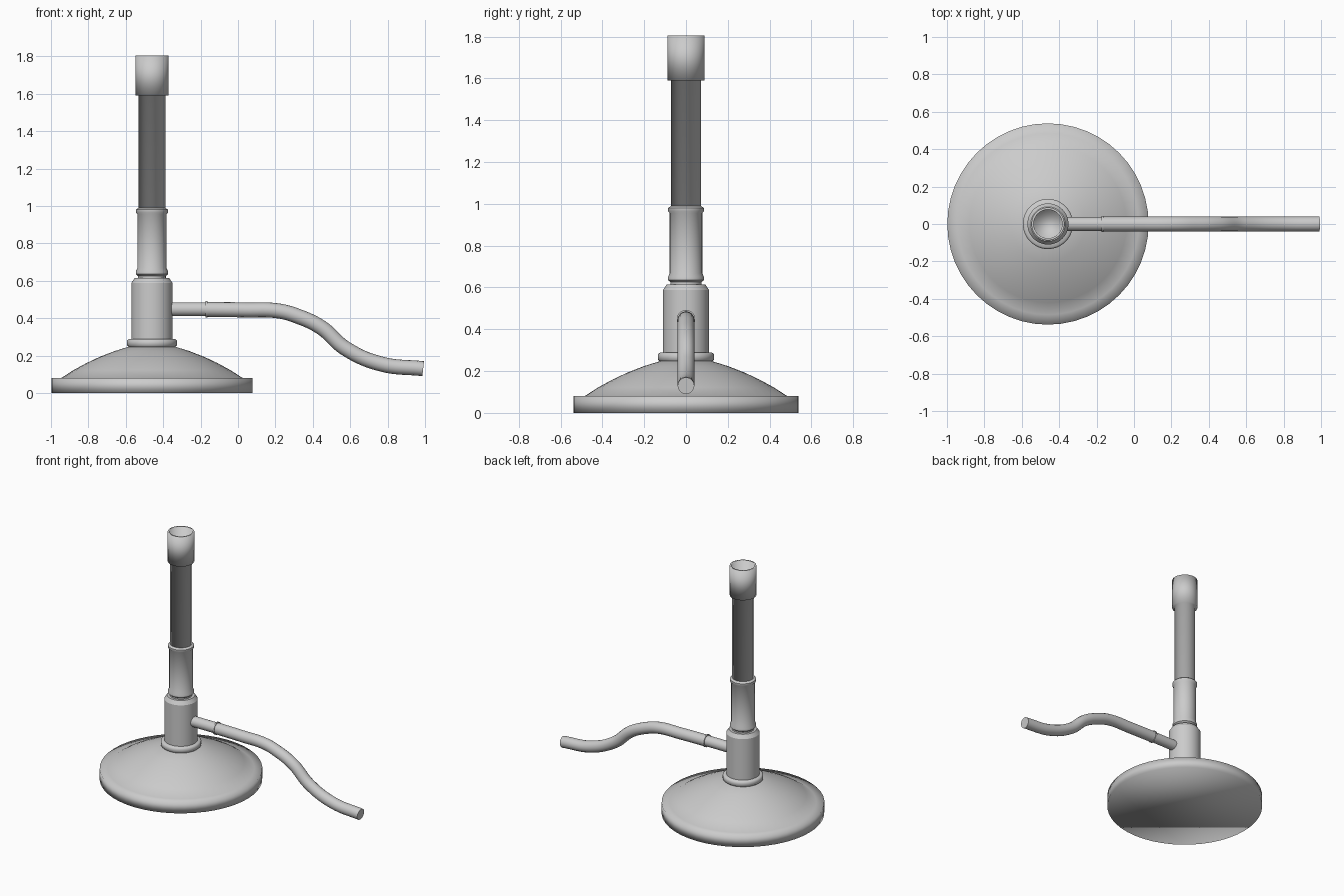
import bpy, bmesh, math

AXIS_X = -0.46
SEGMENTS = 48

if "Cube" in bpy.data.objects:
    bpy.data.objects.remove(bpy.data.objects["Cube"])

grey = bpy.data.materials.new("light grey metal")
grey.use_nodes = True
grey.diffuse_color = (0.6, 0.6, 0.6, 1)
grey.node_tree.nodes["Principled BSDF"].inputs["Base Color"].default_value = (0.6, 0.6, 0.6, 1)


def add_object(name, mesh, sharp_angle=None):
    obj = bpy.data.objects.new(name, mesh)
    bpy.context.collection.objects.link(obj)
    mesh.materials.clear()
    mesh.materials.append(grey)
    bpy.ops.object.select_all(action="DESELECT")
    obj.select_set(True)
    bpy.context.view_layer.objects.active = obj
    if sharp_angle is None:
        bpy.ops.object.shade_smooth()
    else:
        bpy.ops.object.shade_smooth_by_angle(angle=math.radians(sharp_angle))
    return obj


def lathe(name, profile, sharp_angle=None):
    """Turn (radius, height) points around z and cap both ends."""
    bm = bmesh.new()
    rings = []
    for r, z in profile:
        rings.append([bm.verts.new((r * math.cos(a), r * math.sin(a), z))
                      for a in (math.tau * i / SEGMENTS for i in range(SEGMENTS))])
    for low, high in zip(rings, rings[1:]):
        for i in range(SEGMENTS):
            j = (i + 1) % SEGMENTS
            bm.faces.new((low[i], low[j], high[j], high[i]))
    bm.faces.new(rings[0][::-1])
    bm.faces.new(rings[-1])
    mesh = bpy.data.meshes.new(name)
    bm.to_mesh(mesh)
    bm.free()
    obj = add_object(name, mesh, sharp_angle)
    obj.location.x = AXIS_X
    return obj


# Round foot: flat rim and a shallow dome
lathe("base", [(0.538, 0), (0.538, 0.08), (0.485, 0.08), (0.42, 0.122),
               (0.35, 0.16), (0.28, 0.193), (0.2, 0.224), (0.11, 0.252)])

# Flange and gas barrel
lathe("flange", [(0.118, 0.24), (0.134, 0.255), (0.134, 0.28), (0.125, 0.288), (0.1, 0.29)], 50)
lathe("barrel", [(0.11, 0.27), (0.11, 0.588), (0.092, 0.615), (0.07, 0.615)], 30)

# Air sleeve with a beaded ring at each end
lathe("air_sleeve", [(0.074, 0.6), (0.074, 0.625), (0.086, 0.635), (0.086, 0.65),
                     (0.078, 0.668), (0.078, 0.955), (0.086, 0.965),
                     (0.086, 0.98), (0.072, 0.99)], 50)

# Chimney tube and its open collar
lathe("chimney", [(0.072, 0.98), (0.072, 1.59), (0.088, 1.59), (0.088, 1.805),
                  (0.076, 1.805), (0.072, 1.6)])

# Side inlet and the lip of the hose
for name, radius, start, end in (("inlet", 0.037, -0.37, -0.16),
                                 ("hose_lip", 0.044, -0.174, -0.164)):
    part = lathe(name, [(radius, start), (radius, end)], 30)
    part.rotation_euler.y = math.pi / 2
    part.location = (0, 0, 0.448)

# Drooping hose
path = [(-0.17, 0.447), (0.04, 0.444), (0.22, 0.438), (0.32, 0.41), (0.445, 0.35),
        (0.575, 0.238), (0.765, 0.155), (0.99, 0.13)]
curve = bpy.data.curves.new("hose_path", "CURVE")
curve.dimensions = "3D"
curve.bevel_depth = 0.04
curve.bevel_resolution = 6
curve.use_fill_caps = True
spline = curve.splines.new("BEZIER")
spline.bezier_points.add(len(path) - 1)
for point, (x, z) in zip(spline.bezier_points, path):
    point.co = (x, 0, z)
    point.handle_left_type = point.handle_right_type = "AUTO"
helper = bpy.data.objects.new("hose_path", curve)
bpy.context.collection.objects.link(helper)
bpy.context.view_layer.update()
hose_mesh = bpy.data.meshes.new_from_object(
    helper.evaluated_get(bpy.context.evaluated_depsgraph_get()))
bpy.data.objects.remove(helper)
add_object("hose", hose_mesh, 40)
